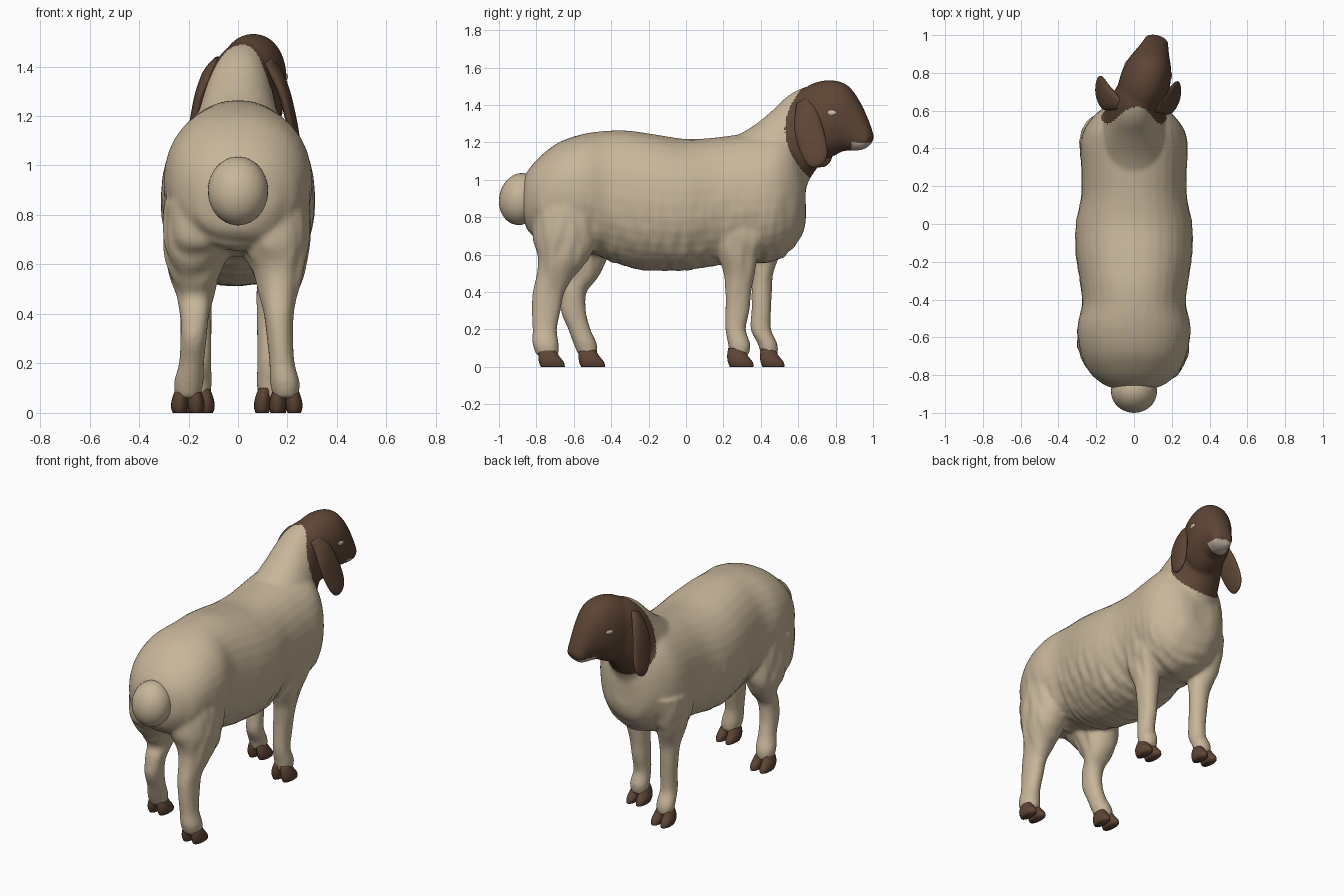
import bpy, bmesh, math
from mathutils import Vector, Matrix, noise

if "Cube" in bpy.data.objects:
    bpy.data.objects.remove(bpy.data.objects["Cube"])


def material(name, rgb):
    m = bpy.data.materials.new(name)
    m.diffuse_color = (*rgb, 1)
    m.use_nodes = True
    m.node_tree.nodes["Principled BSDF"].inputs["Base Color"].default_value = m.diffuse_color
    return m


CREAM = material("cream wool", (0.575, 0.465, 0.32))
BROWN = material("dark brown", (0.112, 0.060, 0.036))
PALE = material("pale lip and eye", (0.58, 0.50, 0.40))


def yaw(deg, px, py):
    p = Vector((px, py, 0))
    return Matrix.Translation(p) @ Matrix.Rotation(math.radians(deg), 4, 'Z') @ Matrix.Translation(-p)


HEAD_TURN = yaw(-16, 0.02, 0.62)
EAR_TURN = yaw(-4, 0.0, 0.68)


def catmull(a, b, c, d, t):
    return 0.5 * (2 * b + (c - a) * t + (2 * a - 5 * b + 4 * c - d) * t * t + (3 * b - a - 3 * c + d) * t ** 3)


def loft(name, rings, mat, turn=None, steps=4, n=32, power=0.92):
    """Ring = (x centre, half width, y/z of one edge, y/z of the opposite edge)."""
    dense = []
    for i in range(len(rings) - 1):
        q = [rings[max(0, min(len(rings) - 1, i + k))] for k in (-1, 0, 1, 2)]
        for s in range(steps):
            dense.append([catmull(*v, s / steps) for v in zip(*q)])
    dense.append(rings[-1])
    bm = bmesh.new()
    loops = []
    for x, w, ya, za, yb, zb in dense:
        loop = []
        for k in range(n):
            a = 2 * math.pi * k / n
            c = math.copysign(abs(math.cos(a)) ** power, math.cos(a))
            f = 0.5 + 0.5 * math.copysign(abs(math.sin(a)) ** power, math.sin(a))
            loop.append(bm.verts.new((x + w * c, ya + (yb - ya) * f, za + (zb - za) * f)))
        loops.append(loop)
    for l0, l1 in zip(loops, loops[1:]):
        for k in range(n):
            bm.faces.new((l0[k], l0[(k + 1) % n], l1[(k + 1) % n], l1[k]))
    bm.faces.new(loops[0])
    bm.faces.new(loops[-1])
    bmesh.ops.recalc_face_normals(bm, faces=bm.faces)
    return finish(name, bm, mat, turn)


def finish(name, bm, mat, turn=None):
    if turn:
        bm.transform(turn)
    for f in bm.faces:
        f.smooth = True
    me = bpy.data.meshes.new(name)
    bm.to_mesh(me)
    bm.free()
    me.materials.append(mat)
    ob = bpy.data.objects.new(name, me)
    bpy.context.collection.objects.link(ob)
    return ob


def ball(name, centre, radii, mat, tilt=0, turn=None):
    bm = bmesh.new()
    bmesh.ops.create_uvsphere(bm, u_segments=32, v_segments=20, radius=1)
    bm.transform(Matrix.Translation(centre) @ Matrix.Rotation(math.radians(tilt), 4, 'X')
                 @ Matrix.Diagonal((*radii, 1)))
    return finish(name, bm, mat, turn)


# Trunk: y, bottom, top, half width
trunk = [(-.875, .82, .99, .09), (-.845, .73, 1.05, .17), (-.78, .67, 1.125, .24), (-.68, .65, 1.20, .283),
         (-.55, .62, 1.245, .30), (-.42, .57, 1.262, .275), (-.3, .53, 1.262, .288), (-.15, .512, 1.24, .31),
         (0, .515, 1.218, .308), (.15, .54, 1.225, .28), (.3, .555, 1.245, .28), (.42, .555, 1.26, .285),
         (.5, .575, 1.27, .265), (.57, .63, 1.24, .215), (.62, .70, 1.12, .15), (.64, .79, 1.0, .08)]
parts = [loft("trunk", [(0, w, y, a, y, b) for y, a, b, w in trunk], CREAM)]

# Neck: x, half width, throat point, nape point
parts.append(loft("neck", [
    (0, .20, .57, .78, .20, 1.20), (0, .185, .63, .92, .34, 1.275), (0, .16, .66, 1.0, .45, 1.36),
    (.005, .14, .70, 1.06, .54, 1.445), (.015, .127, .74, 1.12, .62, 1.49), (.025, .11, .78, 1.2, .68, 1.5)], CREAM))

# Head, turned slightly to one side
parts.append(loft("skull", [
    (.02, .10, .62, 1.2, .57, 1.44), (.02, .13, .71, 1.11, .67, 1.51), (.02, .133, .79, 1.125, .77, 1.533),
    (.02, .118, .84, 1.15, .865, 1.51), (.02, .093, .88, 1.155, .935, 1.425), (.02, .073, .92, 1.155, .985, 1.325),
    (.02, .064, .955, 1.16, 1.01, 1.255), (.02, .048, .98, 1.172, 1.017, 1.225)], BROWN, HEAD_TURN))

# Legs: shared heights, x and width, with separate front and back edges for each leg
HIND = [(.85, .15, .14), (.7, .148, .143), (.58, .165, .108), (.48, .163, .077), (.4, .165, .06),
        (.3, .170, .053), (.2, .178, .051), (.12, .19, .06), (.06, .193, .05)]
FORE = [(.85, .16, .11), (.7, .165, .10), (.6, .16, .083), (.5, .15, .064), (.4, .143, .056),
        (.3, .138, .051), (.2, .138, .05), (.12, .142, .057), (.06, .142, .048)]
LEGS = {
    "hind_leg_right": (1, HIND, 0, [(-.80, -.42), (-.82, -.46), (-.79, -.52), (-.80, -.60), (-.82, -.65),
                       (-.825, -.67), (-.82, -.69), (-.82, -.68), (-.80, -.68)], (-.79, -.645)),
    "hind_leg_left": (-1, HIND, -.01, [(-.80, -.40), (-.79, -.41), (-.70, -.42), (-.635, -.47), (-.66, -.53),
                      (-.67, -.535), (-.63, -.51), (-.60, -.475), (-.575, -.475)], (-.575, -.43)),
    "front_leg_right": (1, FORE, -.01, [(.17, .5), (.16, .46), (.17, .39), (.2, .37), (.21, .35),
                        (.21, .34), (.21, .32), (.225, .345), (.235, .335)], (.22, .365)),
    "front_leg_left": (-1, FORE, -.02, [(.24, .58), (.27, .54), (.32, .5), (.355, .465), (.35, .46),
                       (.35, .455), (.345, .455), (.385, .49), (.4, .49)], (.395, .53)),
}
for name, (side, table, dx, edges, (h0, h1)) in LEGS.items():
    parts.append(loft(name, [(side * x + dx, w, a, z, b, z) for (z, x, w), (a, b) in zip(table, edges)], CREAM))
    # Cloven hoof: two toes
    fx = side * table[-1][1] + dx
    for s in (-1, 1):
        loft(name.replace("leg", "hoof") + ("_inner" if s * side < 0 else "_outer"), [
            (fx + s * .034, .027, h0 + .014, 0, h1 - .003, 0), (fx + s * .034, .034, h0 + .004, .025, h1 - .008, .025),
            (fx + s * .031, .032, h0, .06, h1 - .035, .06), (fx + s * .024, .024, h0 + .006, .10, h1 - .06, .10)],
            BROWN, steps=3, n=20)

# Fuse trunk, neck, head and legs into one skin
bpy.ops.object.select_all(action='DESELECT')
for p in parts:
    p.select_set(True)
body = parts[0]
bpy.context.view_layer.objects.active = body
bpy.ops.object.join()
body.name = "body"
rm = body.modifiers.new("fuse", 'REMESH')
rm.mode, rm.voxel_size = 'VOXEL', 0.010
sm = body.modifiers.new("relax", 'SMOOTH')
sm.factor, sm.iterations = 0.5, 14
for m in ("fuse", "relax"):
    bpy.ops.object.modifier_apply(modifier=m)

# Soft wool folds on the flanks and upper legs, then colour by region
me = body.data
me.materials.clear()
for m in (CREAM, BROWN, PALE):
    me.materials.append(m)
bm = bmesh.new()
bm.from_mesh(me)
bm.normal_update()
shift = []
for v in bm.verts:
    x, y, z = v.co
    fade = max(0, 1 - abs(z - .64) / .34) if y < .66 else 0
    shift.append(v.normal * fade * .010 * noise.noise((x * 7, y * 24, z * 7)))
for v, d in zip(bm.verts, shift):
    v.co += d
for f in bm.faces:
    f.smooth = True
    x, y, z = f.calc_center_median()
    head = z > .98 and y > .53 + 1.9 * (z - 1.27) ** 2
    lip = y > .885 and z < 1.2
    f.material_index = 2 if lip else 1 if head else 0
bm.to_mesh(me)
bm.free()

# Round fat tail
ball("tail", (0, -.885, .897), (.122, .114, .14), CREAM, tilt=-12)

# Hanging ears and eyes, mirrored on the head
for side, word in ((1, "right"), (-1, "left")):
    loft("ear_" + word, [
        (.02 + side * x, w, a, za, b, zb) for x, w, a, za, b, zb in [
            (.10, .018, .60, 1.41, .66, 1.44), (.135, .026, .594, 1.355, .70, 1.395),
            (.168, .024, .592, 1.28, .735, 1.31), (.19, .022, .61, 1.19, .762, 1.22),
            (.205, .02, .64, 1.12, .772, 1.14), (.212, .015, .665, 1.083, .755, 1.092),
            (.214, .006, .69, 1.066, .725, 1.068)]], BROWN, EAR_TURN, n=24)
    ball("eye_" + word, (.02 + side * .117, .815, 1.358), (.013, .031, .017), PALE, turn=HEAD_TURN)
